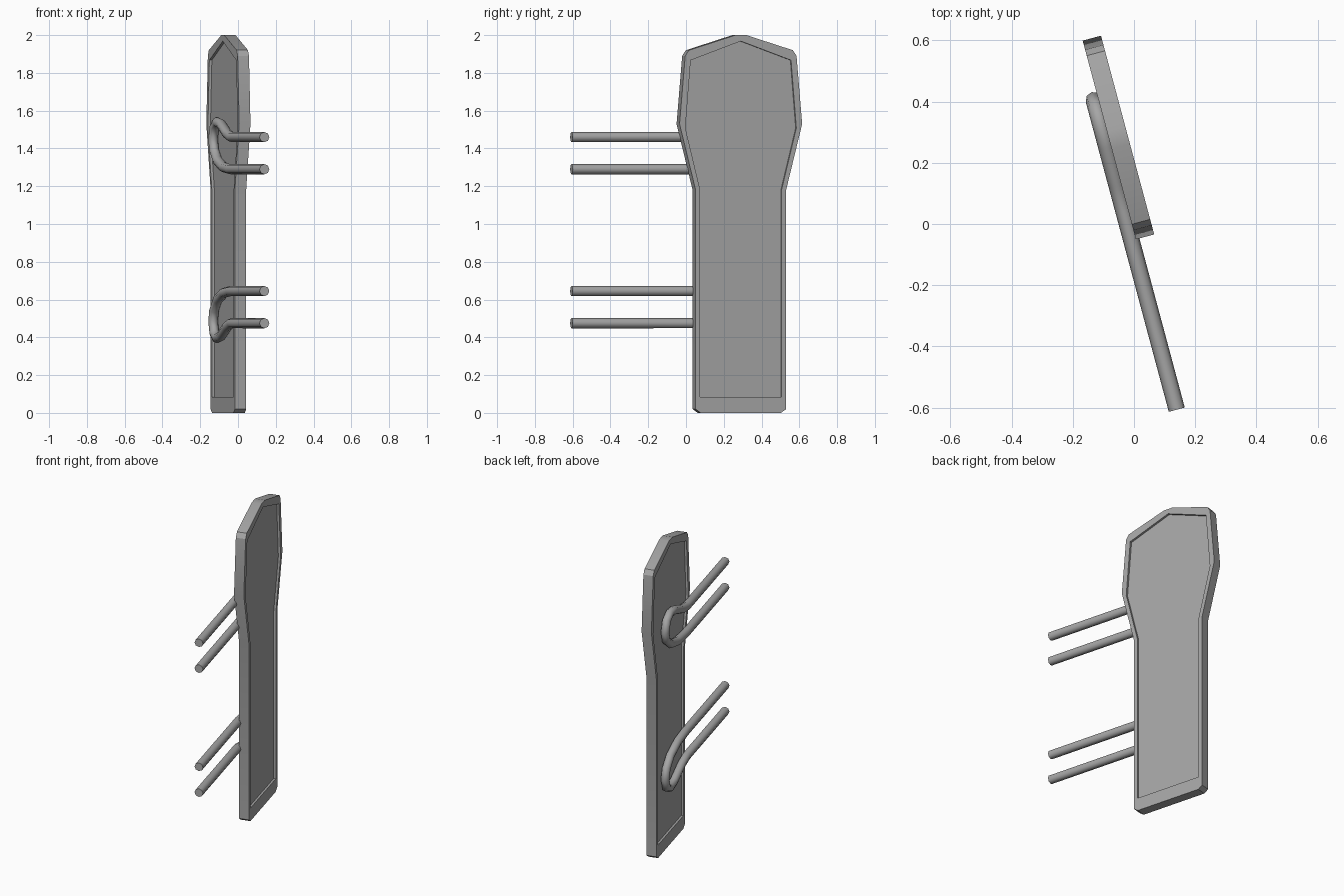
import bpy
import bmesh
import math

if "Cube" in bpy.data.objects:
    bpy.data.objects.remove(bpy.data.objects["Cube"], do_unlink=True)

TURN = math.radians(15)      # the whole rack is turned about z

grey = bpy.data.materials.new("plain_grey")
grey.use_nodes = True
grey.diffuse_color = (0.38, 0.38, 0.38, 1)
grey.node_tree.nodes["Principled BSDF"].inputs["Base Color"].default_value = grey.diffuse_color


def finish(obj, angle):
    bpy.ops.object.select_all(action="DESELECT")
    obj.select_set(True)
    bpy.context.view_layer.objects.active = obj
    if obj.type == "CURVE":
        bpy.ops.object.convert(target="MESH")
        obj = bpy.context.object
    bpy.ops.object.shade_smooth_by_angle(angle=math.radians(angle))
    obj.rotation_euler.z = TURN


def mirrored(half):
    """Close a half outline of (half width, height) points by symmetry."""
    return half + [(-w, z) for w, z in reversed(half)]


# Back panel: thin board with a raised rim around a recess on both faces
rim = mirrored([(.22, 0), (.248, .02), (.248, 1.18), (.336, 1.53),
                (.305, 1.89), (.285, 1.92), (.03, 2)])
recess = mirrored([(.223, .085), (.223, .085), (.223, 1.18), (.304, 1.508),
                   (.275, 1.867), (.275, 1.867), (0, 1.968)])
BACK, FRONT, DEPTH, CENTRE = -.007, .055, .014, .286

bm = bmesh.new()
rings = [[bm.verts.new((x, CENTRE + w, z)) for w, z in outline]
         for outline, x in ((recess, BACK + DEPTH), (recess, BACK), (rim, BACK),
                            (rim, FRONT), (recess, FRONT), (recess, FRONT - DEPTH))]
for a, b in zip(rings, rings[1:]):
    for i in range(len(a)):
        j = (i + 1) % len(a)
        bm.faces.new((a[i], a[j], b[j], b[i]))
bm.faces.new(rings[0])
bm.faces.new(rings[-1])
bmesh.ops.remove_doubles(bm, verts=bm.verts[:], dist=1e-4)
bmesh.ops.recalc_face_normals(bm, faces=bm.faces[:])
mesh = bpy.data.meshes.new("back_panel")
bm.to_mesh(mesh)
bm.free()
panel = bpy.data.objects.new("back_panel", mesh)
bpy.context.collection.objects.link(panel)
mesh.materials.append(grey)
finish(panel, 25)

# Hooks: bent rods with two prongs; the lower one is the upper one upside down
path = [(-.622, 1.46), (.05, 1.46), (.14, 1.478), (.27, 1.53), (.345, 1.54),
        (.40, 1.515), (.425, 1.45), (.405, 1.39), (.335, 1.335), (.21, 1.3),
        (.07, 1.29), (-.622, 1.29)]
MIRROR_SUM = 1.935

for name, flip in (("upper_hook", False), ("lower_hook", True)):
    curve = bpy.data.curves.new(name, "CURVE")
    curve.dimensions = "3D"
    curve.bevel_depth = .027
    curve.bevel_resolution = 2
    curve.use_fill_caps = True
    spline = curve.splines.new("POLY")
    spline.points.add(len(path) - 1)
    for point, (y, z) in zip(spline.points, path):
        point.co = (-.022, y, MIRROR_SUM - z if flip else z, 1)
    curve.materials.append(grey)
    hook = bpy.data.objects.new(name, curve)
    bpy.context.collection.objects.link(hook)
    finish(hook, 50)
